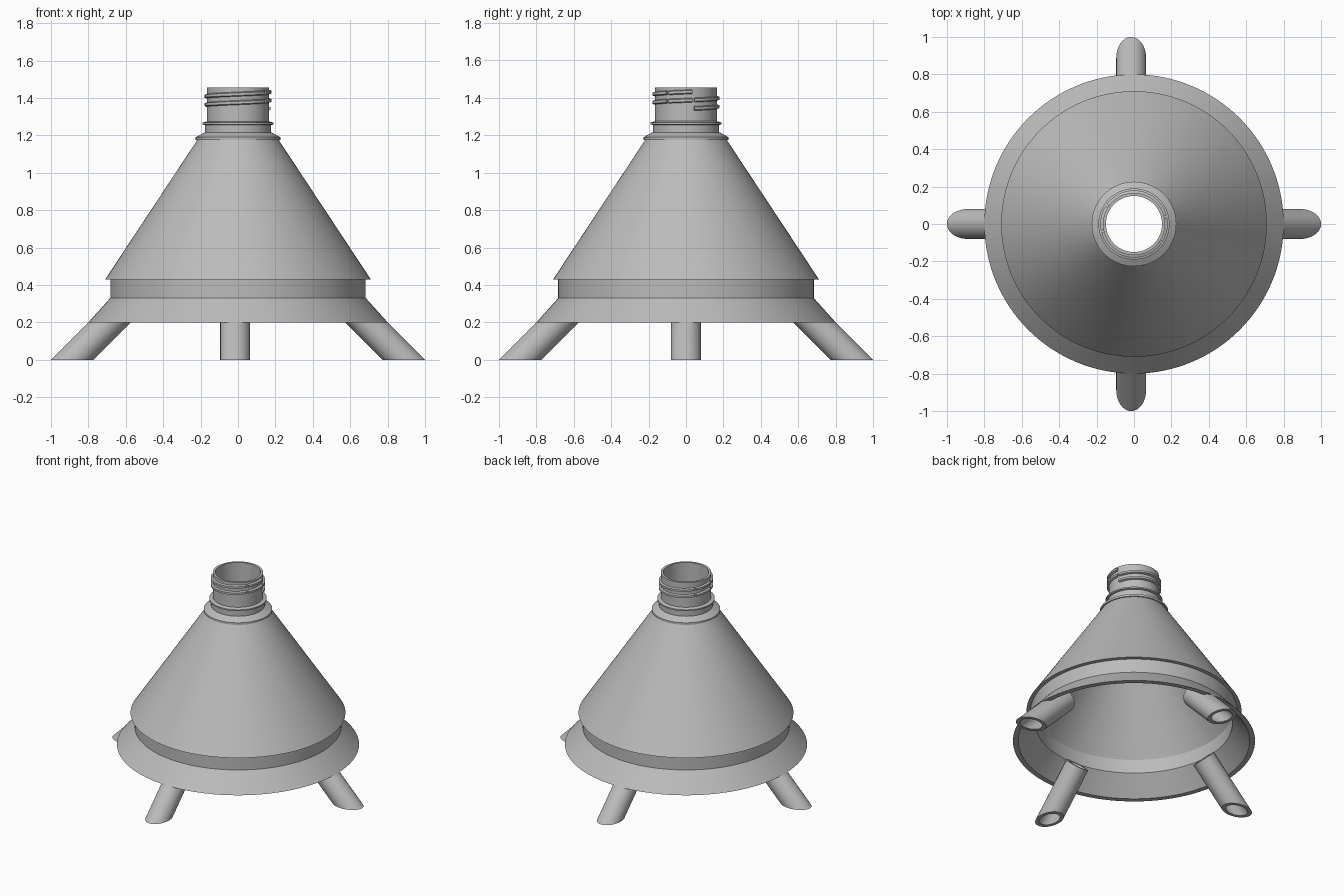
import bpy, bmesh
from math import cos, sin, pi, radians, sqrt

if "Cube" in bpy.data.objects:
    bpy.data.objects.remove(bpy.data.objects["Cube"])

grey = bpy.data.materials.new("plain grey plastic")
grey.use_nodes = True
grey.diffuse_color = (0.5, 0.5, 0.5, 1)
grey.node_tree.nodes["Principled BSDF"].inputs["Base Color"].default_value = (0.5, 0.5, 0.5, 1)


def skin(name, rings, loop=False):
    """Join closed rings of points into one surface; loop or cap the ends."""
    bm = bmesh.new()
    rows = [[bm.verts.new(p) for p in ring] for ring in rings]
    n = len(rows[0])
    pairs = list(zip(rows, rows[1:])) + ([(rows[-1], rows[0])] if loop else [])
    for a, b in pairs:
        for i in range(n):
            j = (i + 1) % n
            bm.faces.new((a[i], a[j], b[j], b[i]))
    if not loop:
        bm.faces.new(rows[0])
        bm.faces.new(rows[-1])
    bmesh.ops.recalc_face_normals(bm, faces=bm.faces)
    mesh = bpy.data.meshes.new(name)
    bm.to_mesh(mesh)
    bm.free()
    obj = bpy.data.objects.new(name, mesh)
    bpy.context.collection.objects.link(obj)
    mesh.materials.append(grey)
    bpy.ops.object.select_all(action="DESELECT")
    obj.select_set(True)
    bpy.context.view_layer.objects.active = obj
    bpy.ops.object.shade_smooth_by_angle(angle=radians(25))
    return obj


def lathe(name, profile, steps=128):
    """Turn a closed (radius, height) profile around z."""
    turns = [2 * pi * i / steps for i in range(steps)]
    return skin(name, [[(r * cos(t), r * sin(t), z) for t in turns]
                       for r, z in profile], loop=True)


# Hollow cone with skirt, band and stepped collar
lathe("funnel_body", [
    (0.80, 0.20), (0.683, 0.33), (0.683, 0.43), (0.71, 0.43),
    (0.218, 1.175), (0.226, 1.175), (0.226, 1.19), (0.18, 1.215),
    (0.15, 1.215), (0.15, 1.18), (0.65, 0.43), (0.65, 0.33), (0.765, 0.20)])

# Neck tube with its bead
lathe("neck", [
    (0.177, 1.20), (0.177, 1.255), (0.19, 1.258), (0.19, 1.268),
    (0.166, 1.275), (0.166, 1.455), (0.15, 1.455), (0.15, 1.20)])

# Screw thread, broken by narrow gaps on both sides
PITCH = 0.045
ends = [13, 146, 193, 326, 373]
for turn in range(2):
    for k, (a, b) in enumerate(zip(ends, ends[1:])):
        rings = []
        for i in range(25):
            deg = a + 2 + (b - a - 4) * i / 24
            t = radians(deg)
            z = 1.343 + PITCH * (turn + (deg - ends[0]) / 360)
            rings.append([(r * cos(t), r * sin(t), z + dz) for r, dz in
                          ((0.16, -0.014), (0.18, -0.007), (0.18, 0.007), (0.16, 0.014))])
        skin(f"thread_{turn + 1}_{k + 1}", rings)


# Four hollow splayed legs, feet cut level with the ground
def leg_ring(radius, at_foot, steps=40):
    pts = []
    for i in range(steps):
        c, s = radius * cos(2 * pi * i / steps), radius * sin(2 * pi * i / steps)
        if at_foot:
            pts.append((0.887 + sqrt(2) * c, s, 0))
        else:
            pts.append((0.60 + c / sqrt(2), s, 0.287 + c / sqrt(2)))
    return pts


legs = {"left_leg": (0, 0, 0), "back_leg": (1, -0.015, 0),
        "right_leg": (2, 0, 0), "front_leg": (3, -0.015, 0)}
for name, (quarter, x, y) in legs.items():
    leg = skin(name, [leg_ring(0.08, True), leg_ring(0.08, False),
                      leg_ring(0.058, False), leg_ring(0.058, True)], loop=True)
    leg.rotation_euler.z = quarter * pi / 2
    leg.location = (x, y, 0)
